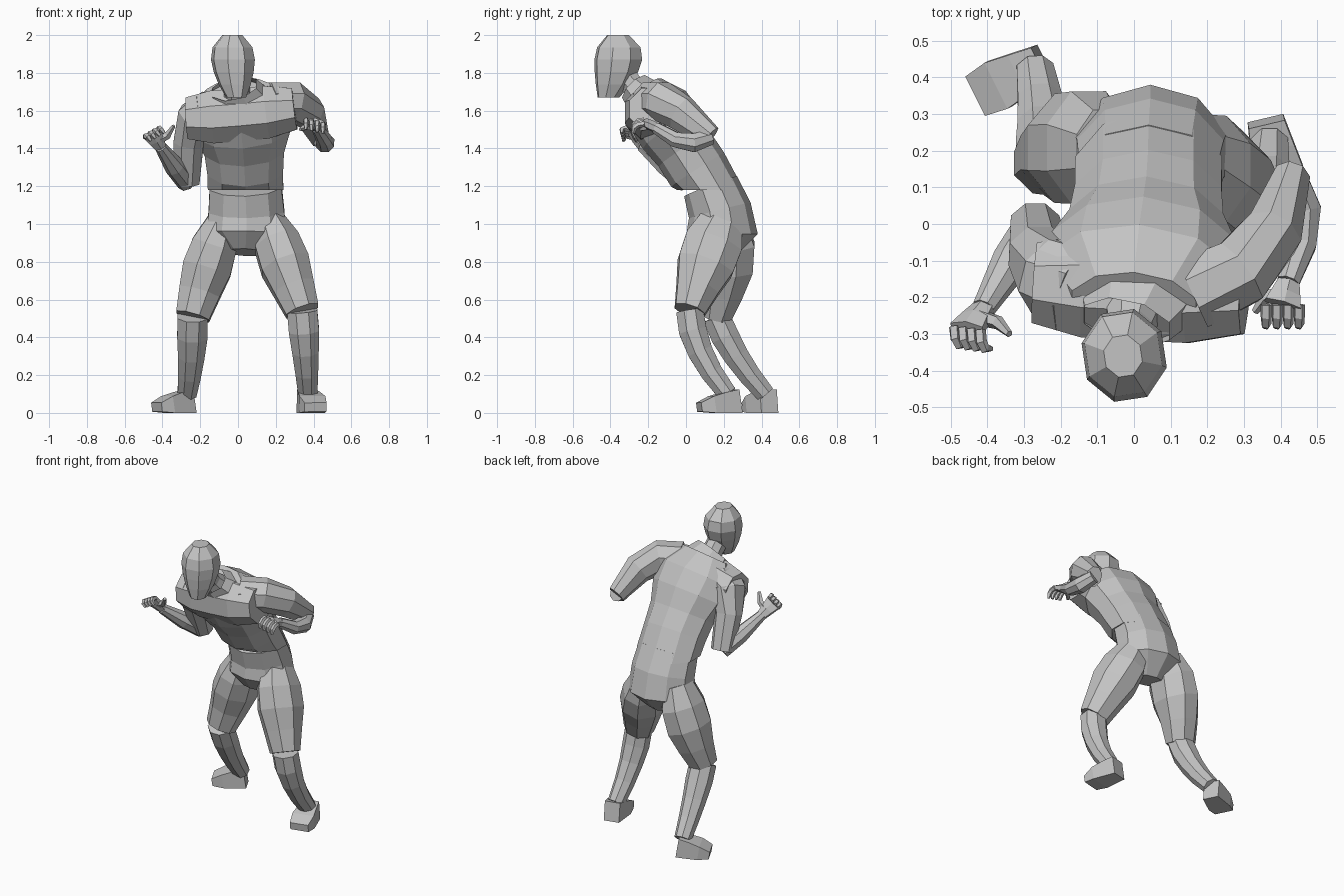
import bpy
import bmesh
import math
from mathutils import Vector

default_cube = bpy.data.objects.get("Cube")
if default_cube:
    bpy.data.objects.remove(default_cube, do_unlink=True)

shade = .55
grey = (shade, shade, shade, 1)
clay = bpy.data.materials.new("plain grey")
clay.use_nodes = True
clay.diffuse_color = grey
clay.node_tree.nodes["Principled BSDF"].inputs["Base Color"].default_value = grey

AXIS_X, AXIS_Y, AXIS_Z = Vector((1, 0, 0)), Vector((0, 1, 0)), Vector((0, 0, 1))


def limb(name, start, end, widths, bend=None, ratio=(1, 1), sides=8,
         across=AXIS_X, level_rings=0, capped=True):
    """Faceted tube along a curve: one ring per half width, evenly spaced.

    The ratio of depth to width blends from the first ring to the last, and
    the first level_rings rings lie flat instead of square to the curve.
    """
    start, end = Vector(start), Vector(end)
    control = Vector(bend) if bend else (start + end) / 2
    last = len(widths) - 1
    steps = [i / last for i in range(len(widths))]
    centres = [start.lerp(control, t).lerp(control.lerp(end, t), t) for t in steps]
    corner = 1 / math.cos(math.pi / sides)

    bm = bmesh.new()
    loops = []
    for i, (t, centre, width) in enumerate(zip(steps, centres, widths)):
        tangent = (centres[min(i + 1, last)] - centres[max(i - 1, 0)]).normalized()
        if i < level_rings:
            tangent = AXIS_Z
        side = (across - tangent * across.dot(tangent)).normalized()
        front = tangent.cross(side)
        depth = width * (ratio[0] + (ratio[1] - ratio[0]) * t)
        loop = []
        for k in range(sides):
            angle = math.tau * (k + .5) / sides
            offset = side * math.cos(angle) * width + front * math.sin(angle) * depth
            point = centre + offset * corner
            point.z = max(point.z, 0)
            loop.append(bm.verts.new(point))
        loops.append(loop)

    for lower, upper in zip(loops, loops[1:]):
        for k in range(sides):
            following = (k + 1) % sides
            bm.faces.new((lower[k], lower[following], upper[following], upper[k]))
    if capped:
        bm.faces.new(loops[0])
        bm.faces.new(loops[-1])
    bmesh.ops.recalc_face_normals(bm, faces=bm.faces)

    mesh = bpy.data.meshes.new(name)
    bm.to_mesh(mesh)
    bm.free()
    mesh.materials.append(clay)
    bpy.context.collection.objects.link(bpy.data.objects.new(name, mesh))


def hand(label, wrist, outer, inner, reach, curl, thumb_bend, thumb_tip):
    """Palm, four curled fingers along the knuckle line, and a thumb."""
    wrist, outer, inner = Vector(wrist), Vector(outer), Vector(inner)
    knuckles = inner - outer
    middle = outer + knuckles / 2
    limb(label + "_palm", wrist, middle, widths=(.03, .04, .05), ratio=(.8, .4),
         sides=6, across=knuckles)
    fingers = ("little", "ring", "middle", "index")
    for number, finger in enumerate(fingers):
        root = outer + knuckles * number / (len(fingers) - 1)
        limb(f"{label}_{finger}_finger", root, root + Vector(curl),
             bend=root + Vector(reach), widths=(.013, .013, .012, .007),
             sides=5, across=knuckles)
    limb(label + "_thumb", wrist.lerp(middle, .4), thumb_tip, bend=thumb_bend,
         widths=(.02, .016, .008), sides=5, across=AXIS_Y)


def leg(label, hip, thigh_bend, knee, shin_bend, ankle, heel, toe, foot_across):
    """Loose trouser thigh, slimmer swept-back shin, and a wedge shoe."""
    limb(label + "_thigh", hip, knee, bend=thigh_bend,
         widths=(.08, .12, .13, .11, .09), ratio=(1.4, .9))
    limb(label + "_shin", knee, ankle, bend=shin_bend,
         widths=(.08, .08, .07, .06, .05), ratio=(.9, 1))
    limb(label + "_foot", heel, toe, widths=(.05, .06, .07, .06),
         ratio=(1.3, .4), sides=4, across=Vector(foot_across))


# Head, neck and standing collar
head_widths = (.05, .08, .1, .11, .1, .05)
limb("head", (-.01, -.41, 1.67), (-.03, -.36, 2), bend=(-.03, -.34, 1.84),
     widths=head_widths, ratio=(1.1, 1.1), across=Vector((1, .15, 0)),
     level_rings=len(head_widths))
limb("neck", (0, -.22, 1.66), (-.02, -.34, 1.8), widths=(.08, .06, .06))
limb("collar", (0, -.22, 1.67), (-.02, -.27, 1.72), widths=(.15, .12),
     ratio=(.7, .7), capped=False)

# Shirt with a loose level hem, over the trouser top
limb("shirt", (.04, .13, 1.18), (0, -.22, 1.71), bend=(.04, -.04, 1.45),
     widths=(.2, .2, .21, .25, .26, .17), ratio=(.84, .6), sides=10, level_rings=1)
limb("pelvis", (.04, .17, .85), (.04, .13, 1.2), bend=(.05, .23, 1),
     widths=(.1, .21, .2, .19), ratio=(.9, .75), sides=10)

# Broad chest running across from shoulder to shoulder
limb("chest", (-.27, -.16, 1.56), (.3, -.19, 1.61), bend=(0, -.18, 1.57),
     widths=(.11, .14, .14, .14, .11), across=AXIS_Y)

# Right arm, hanging and folded up to an open hand
right_elbow, right_wrist = (-.27, 0, 1.22), (-.41, -.23, 1.41)
limb("right_sleeve", (-.15, -.18, 1.61), right_elbow, bend=(-.28, -.14, 1.6),
     widths=(.12, .11, .08, .06), ratio=(.8, 1.1), across=AXIS_Y)
limb("right_forearm", right_elbow, right_wrist, bend=(-.33, -.09, 1.29),
     widths=(.05, .05, .03))
hand("right", right_wrist, outer=(-.49, -.28, 1.46), inner=(-.42, -.29, 1.5),
     reach=(0, -.06, .02), curl=(.03, -.05, -.02),
     thumb_bend=(-.36, -.26, 1.46), thumb_tip=(-.34, -.3, 1.52))

# Left arm, raised back and folded forward
left_elbow, left_wrist = (.43, .13, 1.46), (.42, -.16, 1.51)
limb("left_sleeve", (.16, -.19, 1.65), left_elbow, bend=(.38, -.14, 1.7),
     widths=(.1, .1, .09, .06), across=AXIS_Z, ratio=(1, .8))
limb("left_forearm", left_elbow, left_wrist, bend=(.5, 0, 1.38),
     widths=(.04, .05, .04, .03), across=AXIS_Z)
hand("left", left_wrist, outer=(.45, -.22, 1.53), inner=(.36, -.22, 1.55),
     reach=(0, -.06, 0), curl=(0, -.06, -.05),
     thumb_bend=(.34, -.19, 1.52), thumb_tip=(.33, -.24, 1.5))

# Legs in a wide crouch, the right one set back and turned out
leg("left", hip=(.16, .19, 1.02), thigh_bend=(.25, .1, .78), knee=(.34, .02, .54),
    shin_bend=(.36, .03, .33), ankle=(.37, .22, .1),
    heel=(.36, .28, .06), toe=(.41, .07, .03), foot_across=(1, .2, 0))
leg("right", hip=(-.08, .2, 1.02), thigh_bend=(-.17, .23, .76), knee=(-.24, .16, .51),
    shin_bend=(-.24, .24, .3), ankle=(-.27, .42, .1),
    heel=(-.25, .44, .06), toe=(-.43, .35, .03), foot_across=(.5, -1, 0))
